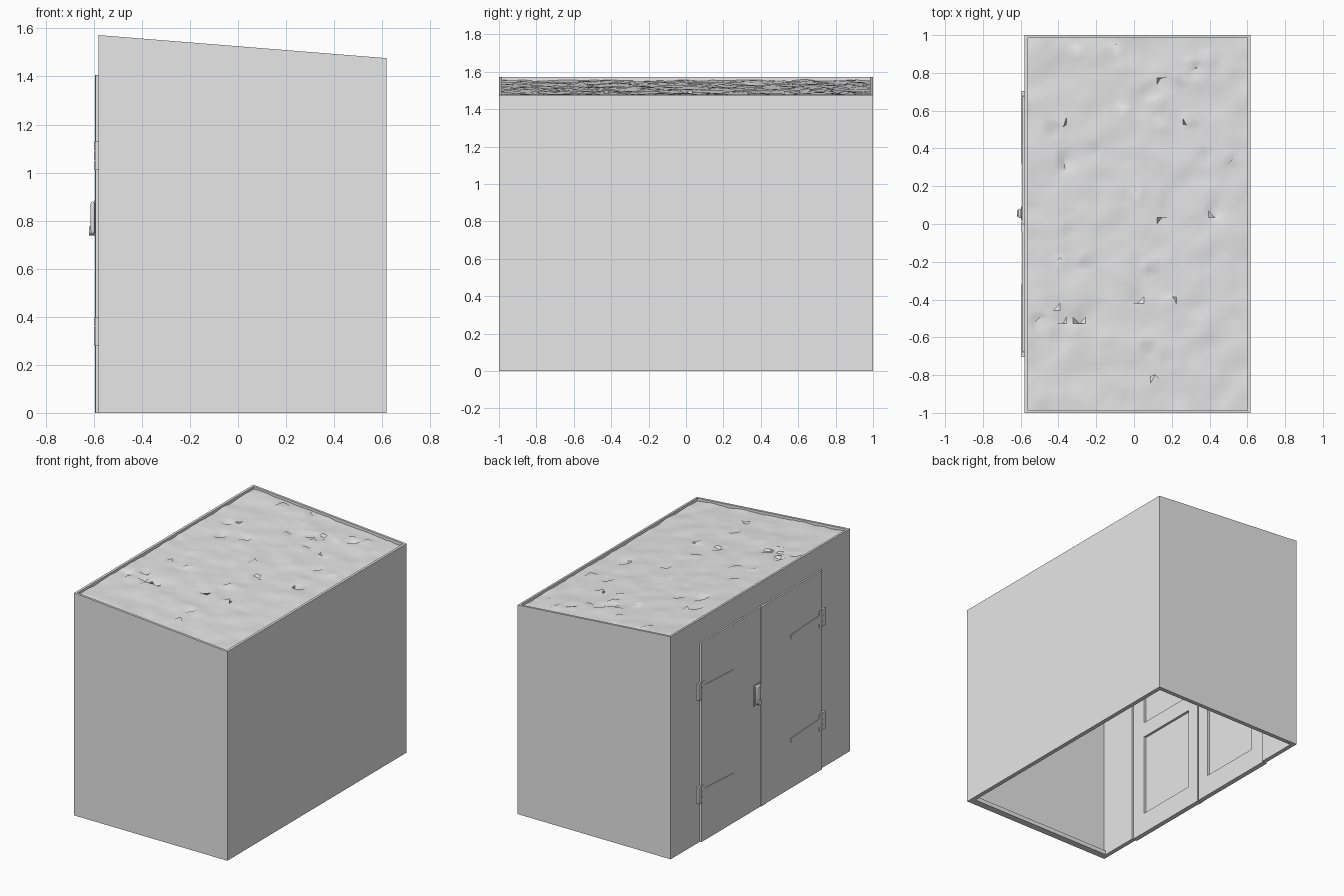
import bpy, bmesh, math, random
from mathutils import Vector, noise

cube = bpy.data.objects.get("Cube")
if cube:
    bpy.data.objects.remove(cube, do_unlink=True)

random.seed(4)
grey = bpy.data.materials.new("plain grey")
grey.use_nodes = True
tone = (0.8, 0.8, 0.8, 1)
grey.diffuse_color = tone
grey.node_tree.nodes["Principled BSDF"].inputs["Base Color"].default_value = tone

# Overall layout
LEFT, RIGHT, FRONT, BACK = -0.58, 0.617, -1.0, 1.0
WALL, RIM, TRAY = 0.03, 0.016, 0.07
DOOR_TOP, DOOR_HALF, DOOR_FACE = 1.405, 0.675, -0.592


def roof_z(x):
    return 1.572 - 0.08 * (x - LEFT)


def finish(name, bm):
    mesh = bpy.data.meshes.new(name)
    bmesh.ops.recalc_face_normals(bm, faces=bm.faces)
    bm.to_mesh(mesh)
    bm.free()
    mesh.materials.append(grey)
    obj = bpy.data.objects.new(name, mesh)
    bpy.context.collection.objects.link(obj)
    return obj


def box(name, xs, ys, low, high):
    """Block whose low and high limits are heights or functions of x."""
    bm = bmesh.new()
    bmesh.ops.create_cube(bm, size=1)
    for v in bm.verts:
        x = xs[0] if v.co.x < 0 else xs[1]
        y = ys[0] if v.co.y < 0 else ys[1]
        z = low if v.co.z < 0 else high
        v.co = (x, y, z(x) if callable(z) else z)
    return finish(name, bm)


def rod(name, x, y, z, radius, depth, axis="Z"):
    bm = bmesh.new()
    bmesh.ops.create_cone(bm, cap_ends=True, segments=16, radius1=radius,
                          radius2=radius, depth=depth)
    for v in bm.verts:
        c = v.co.copy()
        v.co = Vector((x, y, z)) + (c if axis == "Z" else Vector((c.z, c.y, c.x)))
    return finish(name, bm)


def soften(obj, width, segments=3):
    mod = obj.modifiers.new("rounded edges", "BEVEL")
    mod.width, mod.segments = width, segments


def under_tray(x):
    return roof_z(x) - TRAY


def deck_top(x):
    return roof_z(x) - 0.05


# Walls, open underneath
box("front_wall", (LEFT, RIGHT), (FRONT, FRONT + WALL), 0, under_tray)
box("back_wall", (LEFT, RIGHT), (BACK - WALL, BACK), 0, under_tray)
box("plain_side_wall", (RIGHT - WALL, RIGHT), (FRONT + WALL, BACK - WALL), 0, under_tray)
for side, label in ((-1, "front"), (1, "back")):
    ys = sorted((side * DOOR_HALF, side * (BACK - WALL)))
    box(label + "_door_jamb", (LEFT, LEFT + WALL), ys, 0, under_tray)
box("door_header", (LEFT, LEFT + WALL), (-DOOR_HALF, DOOR_HALF), DOOR_TOP, under_tray)
box("front_sill", (LEFT + WALL, RIGHT - WALL), (FRONT + WALL, FRONT + 0.05), 0, 0.03)

# Roof tray: deck with four raised edges
box("roof_deck", (LEFT + RIM, RIGHT - RIM), (FRONT + RIM, BACK - RIM), under_tray, deck_top)
for label, xs in (("high", (LEFT, LEFT + RIM)), ("low", (RIGHT - RIM, RIGHT))):
    box(label + "_roof_edge", xs, (FRONT, BACK), under_tray, roof_z)
for label, ys in (("front", (FRONT, FRONT + RIM)), ("back", (BACK - RIM, BACK))):
    box(label + "_roof_edge", (LEFT + RIM, RIGHT - RIM), ys, under_tray, roof_z)

# Rough planted roof covering
bm = bmesh.new()
bmesh.ops.create_grid(bm, x_segments=34, y_segments=56, size=0.5)
span_x, span_y = RIGHT - LEFT - 2 * RIM, BACK - FRONT - 2 * RIM
mid_x = (LEFT + RIGHT) / 2
for v in bm.verts:
    inner = max(abs(v.co.x), abs(v.co.y)) < 0.47
    x, y = mid_x + v.co.x * span_x, v.co.y * span_y
    lump = noise.noise(Vector((x * 7, y * 7, 0))) * 0.008
    lump += noise.noise(Vector((x * 19, y * 19, 5))) * 0.006
    # Ragged tufts that fold over their neighbours, denser at the back
    if inner and random.random() < (0.05 if y > 0.2 else 0.02):
        x += random.uniform(-0.02, 0.02)
        y += random.uniform(-0.05, 0.05)
        lump += random.choice((-0.02, 0.012))
    v.co = (x, y, roof_z(x) - 0.018 + min(lump, 0.016))
cover = finish("roof_covering", bm)
if cover.data.polygons[0].normal.z < 0:
    cover.data.flip_normals()

# Pair of doors with framed insides and strap hinges
for side, label in ((-1, "front"), (1, "back")):
    def across(a, b):
        return sorted((side * a, side * b))

    box(label + "_door", (DOOR_FACE, LEFT + 0.005), across(0.003, DOOR_HALF), 0, DOOR_TOP)
    frame = (LEFT + 0.005, LEFT + 0.022)
    box(label + "_door_inner_stile", frame, across(0.005, 0.1), 0, DOOR_TOP)
    box(label + "_door_outer_stile", frame, across(0.56, 0.67), 0, DOOR_TOP)
    for rail, low, high in (("bottom", 0, 0.15), ("middle", 0.74, 0.85), ("top", 1.28, DOOR_TOP)):
        box(f"{label}_door_{rail}_rail", frame, across(0.1, 0.56), low, high)

    for level, z in (("lower", 0.34), ("upper", 1.07)):
        name = f"{label}_{level}_hinge"
        box(name + "_plate", (DOOR_FACE - 0.004, LEFT), across(0.68, 0.705), z - 0.06, z + 0.06)
        box(name + "_leaf", (DOOR_FACE - 0.004, LEFT), across(0.64, 0.666), z - 0.06, z + 0.06)
        strap = box(name + "_strap", (DOOR_FACE - 0.004, DOOR_FACE), across(0.32, 0.64), z - 0.03, z + 0.03)
        for v in strap.data.vertices:
            if abs(v.co.y) < 0.4:
                v.co.z = z + (v.co.z - z) * 0.45
        for step in (-1, 0, 1):
            rod(name + "_knuckle", DOOR_FACE, side * 0.673, z + step * 0.04, 0.007, 0.034)

box("door_cover_strip", (DOOR_FACE - 0.004, DOOR_FACE), (-0.04, 0.012), 0, DOOR_TOP)

# Latch with rounded body and turning knob
plate = box("latch_plate", (DOOR_FACE - 0.006, DOOR_FACE), (0.022, 0.092), 0.735, 0.887)
body = box("latch_body", (DOOR_FACE - 0.021, DOOR_FACE - 0.004), (0.033, 0.081), 0.745, 0.879)
soften(plate, 0.003, 2)
soften(body, 0.008)
knob = rod("latch_knob", DOOR_FACE - 0.018, 0.057, 0.757, 0.018, 0.02, "X")

# Smooth shading where surfaces are rounded
bpy.ops.object.select_all(action="DESELECT")
for obj in [cover, plate, body, knob] + [o for o in bpy.data.objects if "knuckle" in o.name]:
    obj.select_set(True)
    bpy.context.view_layer.objects.active = obj
bpy.ops.object.shade_smooth_by_angle(angle=math.radians(40))
